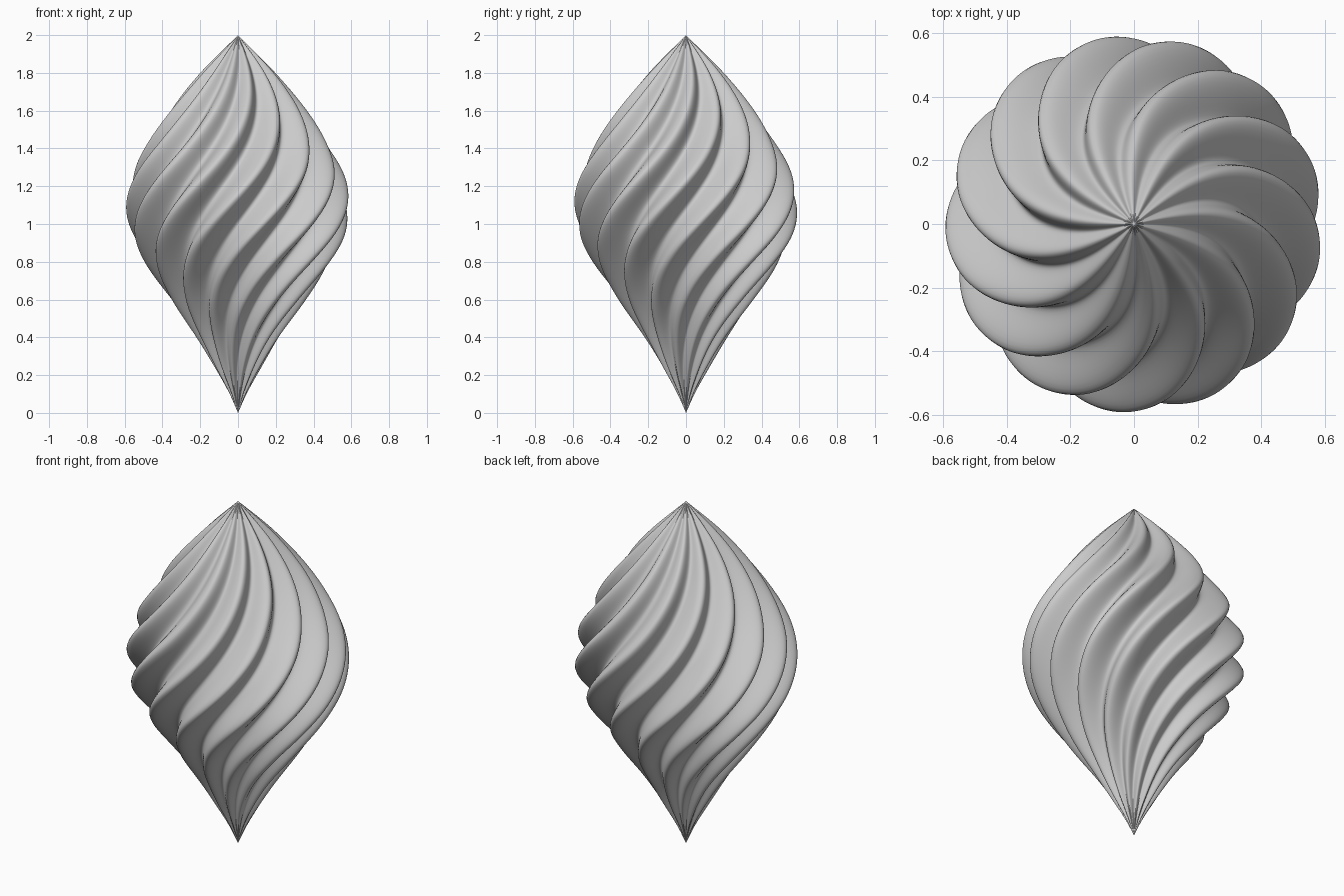
import bpy, bmesh, math

if "Cube" in bpy.data.objects:
    bpy.data.objects.remove(bpy.data.objects["Cube"])

LOBES = 13        # number of spiral ridges
AMP = 0.115       # relative ridge depth
TWIST = math.radians(122)
SEG, RINGS = LOBES * 22, 150

# outer silhouette: (z, radius)
PROFILE = [(0, 0), (0.1, 0.045), (0.2, 0.1), (0.4, 0.22), (0.6, 0.36),
           (0.8, 0.495), (0.95, 0.568), (1.1, 0.592), (1.25, 0.566),
           (1.4, 0.495), (1.6, 0.365), (1.8, 0.2), (2, 0)]


def slope(i):
    a, b = PROFILE[max(i - 1, 0)], PROFILE[min(i + 1, len(PROFILE) - 1)]
    return (b[1] - a[1]) / (b[0] - a[0])


def radius(z):
    """Smooth Hermite interpolation of the silhouette."""
    i = 0
    while i < len(PROFILE) - 2 and z > PROFILE[i + 1][0]:
        i += 1
    (z0, r0), (z1, r1) = PROFILE[i], PROFILE[i + 1]
    h = z1 - z0
    t = (z - z0) / h
    return ((2*t**3 - 3*t**2 + 1) * r0 + (t**3 - 2*t**2 + t) * h * slope(i)
            + (3*t**2 - 2*t**3) * r1 + (t**3 - t**2) * h * slope(i + 1))


def turn(z):
    """Ridge direction: eases in and out at both tips."""
    t = z / 2
    return TWIST * t * t * (3 - 2 * t)


PHASE = math.radians(-62) - turn(1.5)

# twisted fluted body
bm = bmesh.new()
bottom = bm.verts.new((0, 0, 0))
top = bm.verts.new((0, 0, 2))
rings = []
for k in range(1, RINGS):
    z = 2 * k / RINGS
    base = radius(z) / (1 + AMP)
    ring = []
    for s in range(SEG):
        u = 2 * math.pi * s / SEG
        r = base * (1 + AMP * math.cos(LOBES * u))
        a = u + PHASE + turn(z)
        ring.append(bm.verts.new((r * math.cos(a), r * math.sin(a), z)))
    rings.append(ring)
for s in range(SEG):
    n = (s + 1) % SEG
    bm.faces.new((bottom, rings[0][n], rings[0][s]))
    bm.faces.new((top, rings[-1][s], rings[-1][n]))
    for lo, hi in zip(rings, rings[1:]):
        bm.faces.new((lo[s], lo[n], hi[n], hi[s]))
for f in bm.faces:
    f.smooth = True

mesh = bpy.data.meshes.new("twisted_ornament")
bm.to_mesh(mesh)
bm.free()
bpy.context.collection.objects.link(bpy.data.objects.new("twisted_ornament", mesh))
